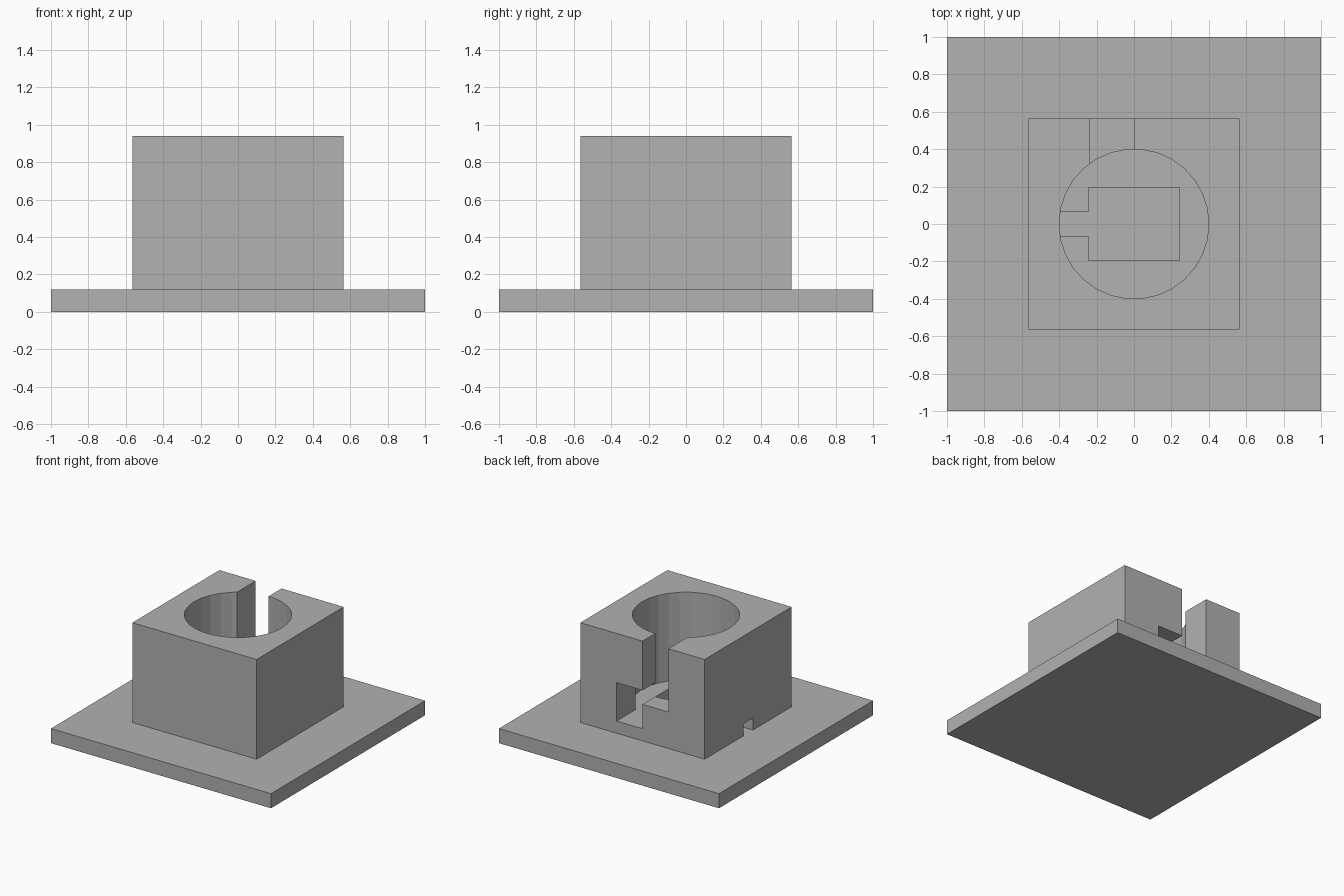
import bpy
import bmesh
import math
from mathutils import Vector

cube = bpy.data.objects.get("Cube")
if cube:
    bpy.data.objects.remove(cube, do_unlink=True)

# One grey for the whole model
grey = bpy.data.materials.new("plain_grey")
grey.use_nodes = True
colour = (0.445, 0.445, 0.445, 1)
grey.diffuse_color = colour
grey.node_tree.nodes["Principled BSDF"].inputs["Base Color"].default_value = colour


def prism(name, outline, sweep):
    """Extrude a closed outline of 3D points along a sweep vector."""
    bm = bmesh.new()
    face = bm.faces.new([bm.verts.new(p) for p in outline])
    ext = bmesh.ops.extrude_face_region(bm, geom=[face], use_keep_orig=True)
    moved = [g for g in ext["geom"] if isinstance(g, bmesh.types.BMVert)]
    bmesh.ops.translate(bm, verts=moved, vec=Vector(sweep))
    bmesh.ops.recalc_face_normals(bm, faces=bm.faces[:])
    mesh = bpy.data.meshes.new(name)
    bm.to_mesh(mesh)
    bm.free()
    mesh.materials.append(grey)
    obj = bpy.data.objects.new(name, mesh)
    bpy.context.collection.objects.link(obj)
    return obj


def square(half, z):
    return [(-half, -half, z), (half, -half, z), (half, half, z), (-half, half, z)]


def cut(target, cutter):
    """Subtract the cutter, apply, and discard it."""
    cutter.hide_render = True
    mod = target.modifiers.new("cut", "BOOLEAN")
    mod.operation = "DIFFERENCE"
    mod.solver = "EXACT"
    mod.object = cutter
    bpy.context.view_layer.objects.active = target
    bpy.ops.object.modifier_apply(modifier=mod.name)
    bpy.data.objects.remove(cutter, do_unlink=True)


BASE_TOP, FLOOR, TOP = 0.12, 0.22, 0.94

# Base plate and square housing
prism("base_plate", square(1, 0), (0, 0, BASE_TOP))
housing = prism("housing", square(0.565, BASE_TOP), (0, 0, TOP - BASE_TOP))

# Round bore, open at the top
sides = 30
ring = [(0.4 * math.cos(math.tau * i / sides), 0.4 * math.sin(math.tau * i / sides), FLOOR)
        for i in range(sides)]
cut(housing, prism("bore_cutter", ring, (0, 0, 1)))

# Stepped opening through the back wall
w, step, roof, high = 0.235, 0.42, 0.535, 1.1
opening = [(-w, step), (0, step), (0, FLOOR), (w, FLOOR),
           (w, roof), (0, roof), (0, high), (-w, high)]
cut(housing, prism("back_opening_cutter", [(x, 0.2, z) for x, z in opening], (0, 0.6, 0)))

# Rectangular pocket in the bore floor with a channel out through the right-hand wall
px, py, slot = 0.243, 0.195, 0.063
pocket = [(px, -py), (px, py), (-px, py), (-px, slot),
          (-0.7, slot), (-0.7, -slot), (-px, -slot), (-px, -py)]
cut(housing, prism("pocket_cutter", [(x, y, 0) for x, y in pocket], (0, 0, FLOOR)))
